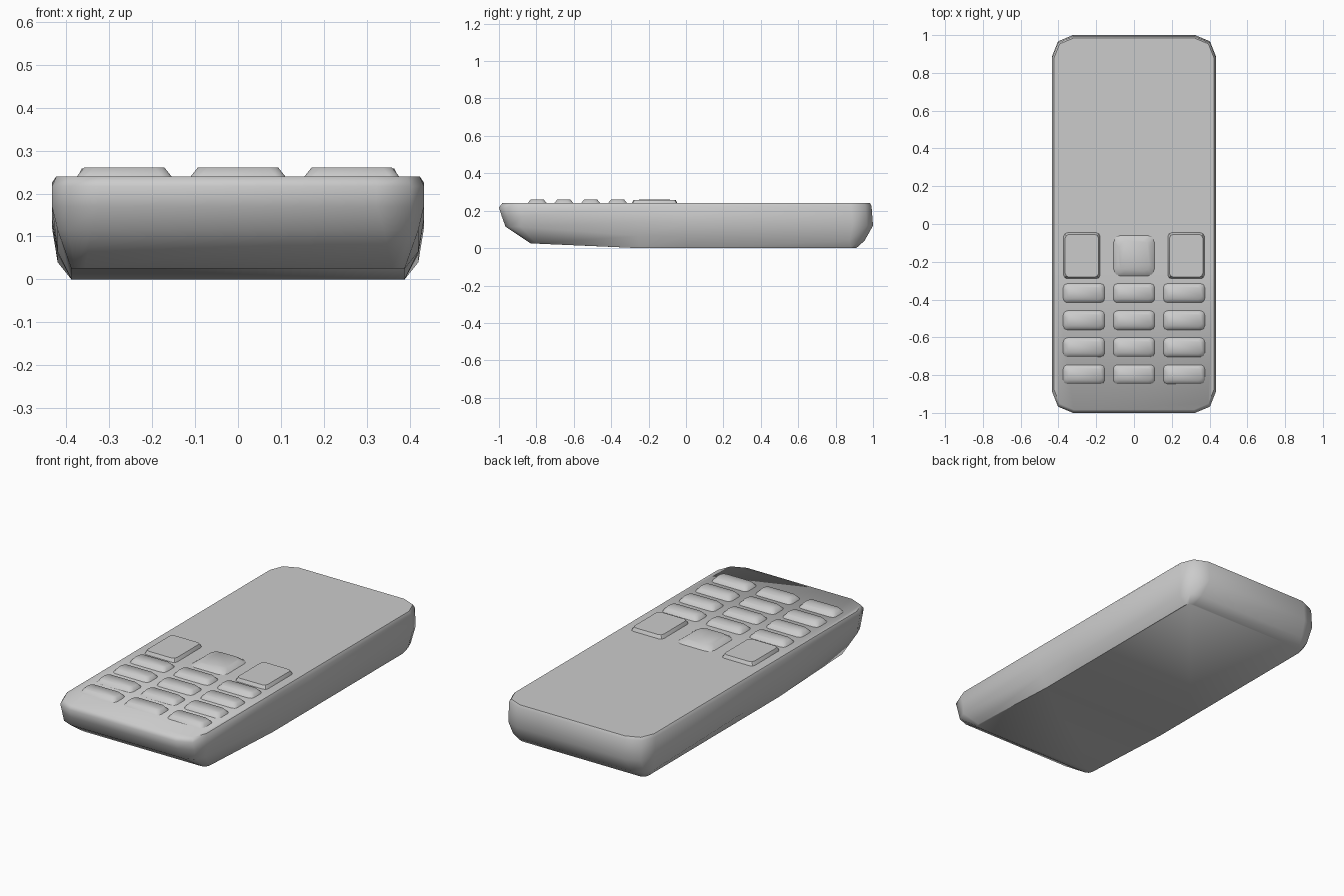
import bpy
import math

if "Cube" in bpy.data.objects:
    bpy.data.objects.remove(bpy.data.objects["Cube"])


def mesh_object(name, verts, faces, angle):
    me = bpy.data.meshes.new(name)
    me.from_pydata(verts, [], faces)
    me.update()
    ob = bpy.data.objects.new(name, me)
    bpy.context.collection.objects.link(ob)
    bpy.ops.object.select_all(action='DESELECT')
    ob.select_set(True)
    bpy.context.view_layer.objects.active = ob
    bpy.ops.object.mode_set(mode='EDIT')
    bpy.ops.mesh.select_all(action='SELECT')
    bpy.ops.mesh.normals_make_consistent(inside=False)
    bpy.ops.object.mode_set(mode='OBJECT')
    bpy.ops.object.shade_smooth_by_angle(angle=math.radians(angle))
    return ob


def bridge(a, b, n):
    return [(a + i, a + (i + 1) % n, b + (i + 1) % n, b + i) for i in range(n)]


# Body: stacked rounded outlines whose height varies from front to back
def body_ring(hx, y0, y1, c, zf, zm, zb):
    # right side from front to back, then mirrored to the left
    right = [(hx - c, y0, zf), (hx - .28 * c, y0 + .3 * c, zf), (hx, y0 + c, zf),
             (hx, -.25, zm), (hx, 0, zm + (zb - zm) * .22),
             (hx, y1 - c, zb), (hx - .28 * c, y1 - .3 * c, zb), (hx - c, y1, zb)]
    return right + [(-x, y, z) for x, y, z in reversed(right)]


levels = [
    body_ring(.388, -.83, .91, .03, .025, .0, .0),
    body_ring(.420, -.965, .955, .08, .115, .065, .04),
    body_ring(.433, -.985, 1.0, .11, .17, .14, .12),
    body_ring(.433, -1.0, .992, .11, .217, .223, .225),
    body_ring(.423, -.983, .985, .105, .24, .24, .24),
]
N = 16
verts = [p for ring in levels for p in ring]
faces = []
for k in range(len(levels) - 1):
    faces += bridge(k * N, (k + 1) * N, N)
# underside splits where it starts rising, top splits at the screen edge
faces.append((0, 1, 2, 3, 12, 13, 14, 15))
faces.append(tuple(range(3, 13)))
t = (len(levels) - 1) * N
faces.append(tuple(t + i for i in (0, 1, 2, 3, 4, 11, 12, 13, 14, 15)))
faces.append(tuple(t + i for i in range(4, 12)))
mesh_object("phone_body", verts, faces, 55)


# Keys: raised rounded rectangles with sloping sides
def key(name, x, y, w, h, c, inset, top, angle=60):
    def ring(d, z):
        a, b, r = w / 2 - d, h / 2 - d, c
        out = []
        for sx, sy, q in ((1, 1, 0), (-1, 1, 1), (-1, -1, 2), (1, -1, 3)):
            for s in range(3):
                t = math.pi / 2 * (q + s / 2)
                out.append((x + sx * (a - r) + r * math.cos(t),
                            y + sy * (b - r) + r * math.sin(t), z))
        return out
    v = ring(0, .236) + ring(inset * .15, .241) + ring(inset, top)
    f = bridge(0, 12, 12) + bridge(12, 24, 12)
    f += [tuple(range(24, 36)), tuple(range(12))]
    return mesh_object(name, v, f, angle)


# Number keys
for r, y in enumerate((-.366, -.51, -.653, -.796)):
    for col in (-1, 0, 1):
        key(f"number_key_{r}_{col + 1}", col * .265, y, .224, .106, .022, .018, .26)

# Call keys and centre navigation key
for s, side in ((-1, "left"), (1, "right")):
    key(f"{side}_call_key", s * .276, -.168, .196, .246, .02, .01, .258, 30)
key("navigation_key", 0, -.168, .222, .222, .035, .03, .26)
